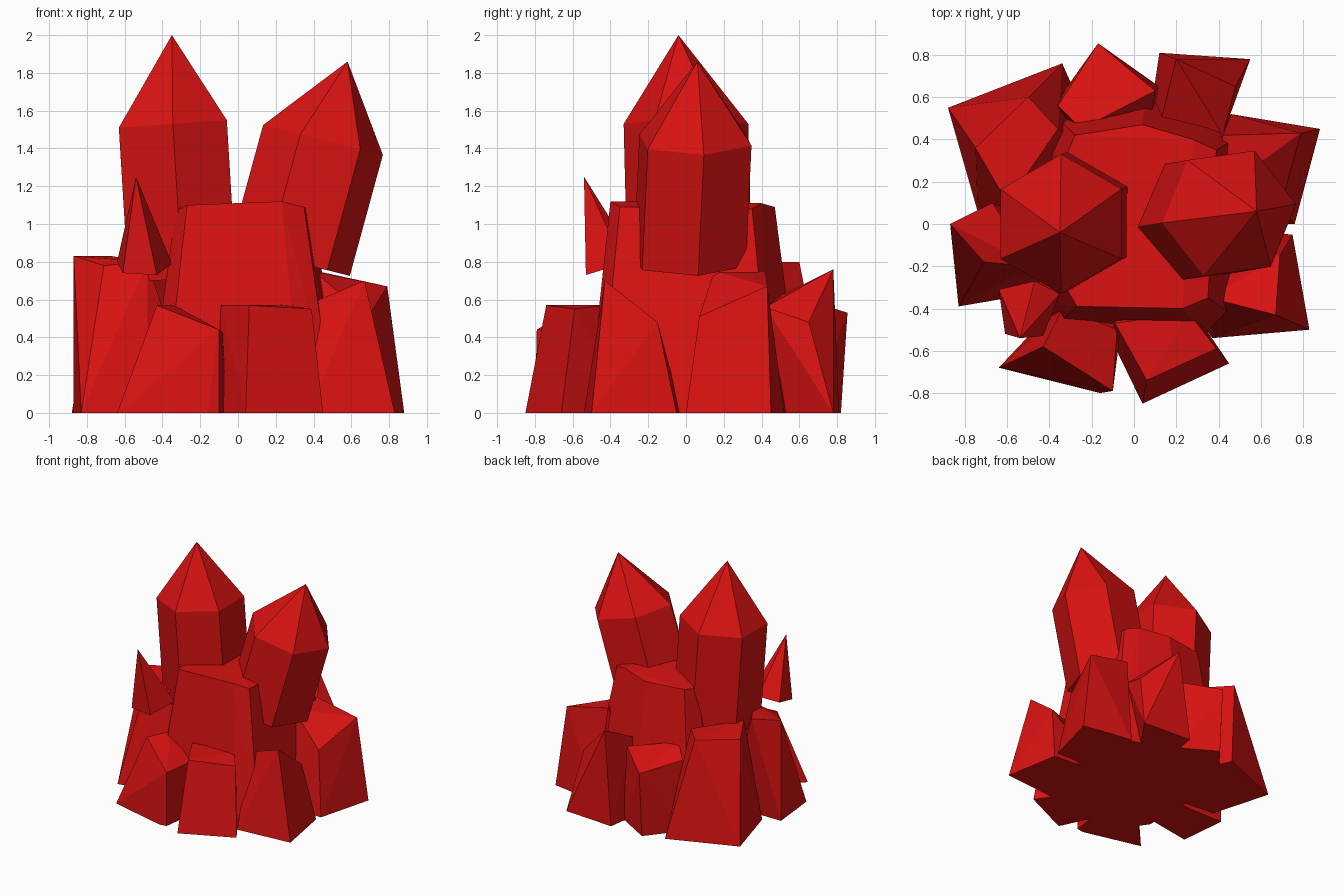
import bpy, bmesh, math
from mathutils import Vector

red = bpy.data.materials.new("crystal_red")
red.diffuse_color = (0.70, 0.006, 0.006, 1)


def hull(name, points):
    """Flat-faced convex solid through the given points."""
    bm = bmesh.new()
    for p in points:
        bm.verts.new(p)
    res = bmesh.ops.convex_hull(bm, input=bm.verts[:])
    loose = [v for v in bm.verts if not v.link_faces]
    bmesh.ops.delete(bm, geom=loose, context='VERTS')
    bmesh.ops.dissolve_limit(bm, angle_limit=math.radians(1),
                             verts=bm.verts[:], edges=bm.edges[:])
    bmesh.ops.recalc_face_normals(bm, faces=bm.faces[:])
    mesh = bpy.data.meshes.new(name)
    bm.to_mesh(mesh)
    bm.free()
    mesh.materials.append(red)
    obj = bpy.data.objects.new(name, mesh)
    bpy.context.collection.objects.link(obj)
    return obj


def crystal(name, centre, radius, start, slope, apex, shift):
    """Six-sided crystal: tilted shoulder ring, pointed tip, ring shifted down as base."""
    ring = []
    for k in range(6):
        a = math.radians(start + 60 * k)
        dx = radius * math.cos(a)
        ring.append(Vector(centre) + Vector((dx, radius * math.sin(a), slope * dx)))
    hull(name, ring + [p + Vector(shift) for p in ring] + [Vector(apex)])


def rock(name, base, top):
    """Outer rock: ground corners, repeated near the middle, plus top corners."""
    outer = [(x, y, 0) for x, y in base]
    inner = [(x * 0.45, y * 0.45, 0) for x, y in base]
    hull(name, outer + inner + top)


# Two tall crystals
crystal("tall_crystal_left", (-0.345, 0, 1.53), 0.33, 30, 0.07,
        (-0.35, -0.04, 2.0), (0.05, 0.02, -0.82))
crystal("tall_crystal_right", (0.45, 0.05, 1.445), 0.32, 8, -0.25,
        (0.58, 0.06, 1.86), (-0.175, -0.03, -0.64))

# Small spike on the left front
hull("small_spike", [(-0.54, -0.54, 1.25), (-0.61, -0.52, 0.74), (-0.43, -0.53, 0.73),
                     (-0.35, -0.33, 0.79), (-0.47, -0.27, 0.82), (-0.64, -0.31, 0.80)])

# Central block, tapering upwards
top = [(-0.33, -0.29, 1.07), (-0.27, -0.39, 1.10), (0.23, -0.40, 1.12), (0.35, -0.35, 1.09),
       (0.39, 0.35, 1.08), (0.28, 0.40, 1.11), (0.04, 0.47, 1.09), (-0.28, 0.42, 1.09),
       (-0.33, 0.30, 1.07)]
hull("central_block", top + [(x * 1.45, y * 1.3, 0) for x, y, z in top])

# Ring of rocks
rock("rock_front_left", [(-0.64, -0.68), (-0.16, -0.80), (-0.10, -0.79)],
     [(-0.43, -0.58, 0.57), (-0.10, -0.79, 0.44), (-0.08, -0.50, 0.43), (-0.34, -0.40, 0.57)])
rock("rock_front", [(-0.12, -0.52), (0.04, -0.85), (0.45, -0.66)],
     [(-0.09, -0.47, 0.57), (0.06, -0.74, 0.57), (0.39, -0.59, 0.55), (0.26, -0.42, 0.57)])
rock("rock_right_front", [(0.37, -0.54), (0.83, -0.50), (0.75, -0.05)],
     [(0.67, -0.43, 0.70), (0.36, -0.35, 0.57), (0.69, -0.15, 0.48)])
rock("rock_right", [(0.76, 0.0), (0.88, 0.45), (0.46, 0.52)],
     [(0.79, 0.43, 0.67), (0.69, 0.07, 0.51), (0.42, 0.42, 0.75), (0.40, 0.15, 0.75)])
rock("rock_back_right", [(0.12, 0.81), (0.55, 0.78)],
     [(0.20, 0.78, 0.76), (0.42, 0.42, 0.56), (0.48, 0.65, 0.48), (0.13, 0.50, 0.62)])
rock("rock_back", [(-0.38, 0.56), (-0.17, 0.82), (0.12, 0.65)],
     [(-0.17, 0.855, 0.53), (-0.36, 0.56, 0.58), (0.10, 0.63, 0.60), (-0.25, 0.45, 0.66)])
rock("rock_back_left", [(-0.88, 0.55), (-0.34, 0.76), (-0.74, 0.06)],
     [(-0.50, 0.60, 0.80), (-0.36, 0.45, 0.80), (-0.75, 0.36, 0.78), (-0.60, 0.10, 0.80)])
rock("rock_left", [(-0.87, 0.0), (-0.83, -0.39), (-0.48, -0.33)],
     [(-0.87, 0.0, 0.83), (-0.71, -0.18, 0.78), (-0.48, -0.20, 0.80), (-0.67, 0.10, 0.83)])
